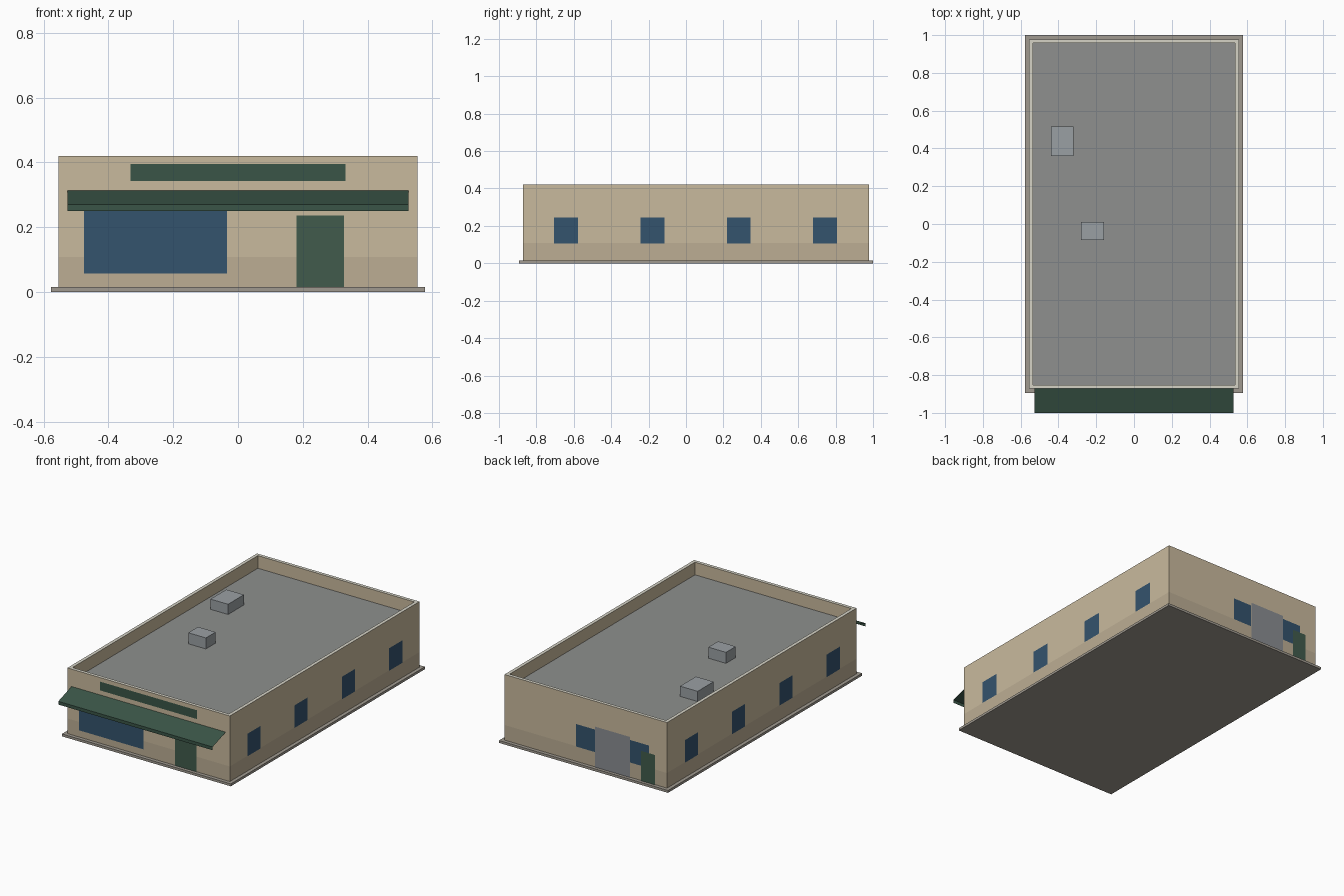
import bpy, bmesh
from mathutils import Vector

if "Cube" in bpy.data.objects:
    bpy.data.objects.remove(bpy.data.objects["Cube"])


def material(name, hexcol):
    rgb = [int(hexcol[i:i + 2], 16) / 255 for i in (0, 2, 4)]
    m = bpy.data.materials.new(name)
    m.diffuse_color = [((c + 0.055) / 1.055) ** 2.4 for c in rgb] + [1]
    m.use_nodes = True
    m.node_tree.nodes["Principled BSDF"].inputs["Base Color"].default_value = m.diffuse_color
    return m


WALL = material("wall_tan", "C9BA9D")
PLINTH = material("plinth_tan", "BCAE94")
CAP = material("cap_cream", "D6D3C6")
ROOF = material("roof_grey", "8E908E")
SLAB = material("slab_grey", "A09A90")
GLASS = material("glass_blue", "34536D")
GREEN = material("door_green", "415B4C")
AWNING = material("awning_green", "3A5547")
METAL = material("metal_grey", "9AA0A4")
SHUTTER = material("shutter_grey", "8A8D92")

# Wall outline
X, YF, YB, H = 0.555, -0.872, 0.978, 0.42
BASE, ROOF_Z, PLINTH_Z, THICK = 0.015, 0.342, 0.108, 0.029


def finish(name, bm, *mats):
    me = bpy.data.meshes.new(name)
    bm.to_mesh(me)
    bm.free()
    for m in mats:
        me.materials.append(m)
    ob = bpy.data.objects.new(name, me)
    bpy.context.collection.objects.link(ob)
    return ob


def box_bm(x0, x1, y0, y1, z0, z1):
    bm = bmesh.new()
    bmesh.ops.create_cube(bm, size=1)
    for v in bm.verts:
        v.co = Vector(((x0, x1)[v.co.x > 0], (y0, y1)[v.co.y > 0], (z0, z1)[v.co.z > 0]))
    return bm


def box(name, mat, *dims):
    return finish(name, box_bm(*dims), mat)


def panel(name, mat, side, a0, a1, z0, z1, off=0.002):
    """Flat panel lying just outside one wall, facing outwards."""
    place = {
        "front": lambda a, z: (a, YF - off, z),
        "back": lambda a, z: (-a, YB + off, z),
        "right": lambda a, z: (X + off, a, z),
        "left": lambda a, z: (-X - off, -a, z),
    }[side]
    if side in ("back", "left"):
        a0, a1 = -a1, -a0
    bm = bmesh.new()
    bm.faces.new([bm.verts.new(place(a, z)) for a, z in
                  ((a0, z0), (a1, z0), (a1, z1), (a0, z1))])
    return finish(name, bm, mat)


# Ground slab
box("base_slab", SLAB, -0.577, 0.577, -0.894, 1.0, 0, BASE)

# Walls with parapet and sunken roof
bm = box_bm(-X, X, YF, YB, BASE, H)
top = max(bm.faces, key=lambda f: f.calc_center_median().z)
rim = bmesh.ops.inset_region(bm, faces=[top], thickness=THICK)["faces"]
for f in rim:
    f.material_index = 2
well = bmesh.ops.extrude_discrete_faces(bm, faces=[top])["faces"][0]
for v in well.verts:
    v.co.z = ROOF_Z
bmesh.ops.inset_region(bm, faces=[well], thickness=0)
bmesh.ops.remove_doubles(bm, verts=bm.verts, dist=1e-5)
bmesh.ops.bisect_plane(bm, geom=bm.verts[:] + bm.edges[:] + bm.faces[:],
                       plane_co=(0, 0, PLINTH_Z), plane_no=(0, 0, 1))
bm.normal_update()
for f in bm.faces:
    c = f.calc_center_median()
    if c.z < PLINTH_Z:
        f.material_index = 1
    elif f.normal.z > 0.9:
        f.material_index = 2 if c.z > H - 0.01 else 3
    else:
        f.material_index = 0
finish("walls_and_roof", bm, WALL, PLINTH, CAP, ROOF)

# Rooftop units
box("roof_unit_large", METAL, -0.44, -0.32, 0.36, 0.515, ROOF_Z, 0.405)
box("roof_unit_small", METAL, -0.28, -0.16, -0.085, 0.01, ROOF_Z, 0.41)

# Side windows
for i in range(4):
    y = -0.641 + 0.4615 * i
    for side in ("left", "right"):
        panel(f"{side}_window_{i + 1}", GLASS, side, y - 0.064, y + 0.064, 0.107, 0.246)

# Front: shop window, door and blank sign board
panel("shop_window", GLASS, "front", -0.475, -0.034, 0.057, 0.265)
panel("front_door", GREEN, "front", 0.18, 0.327, BASE, 0.236)
panel("sign_board", AWNING, "front", -0.332, 0.332, 0.342, 0.396)

# Back: two windows, loading shutter, service door
for i, x in enumerate((-0.37, 0)):
    panel(f"back_window_{i + 1}", GLASS, "back", x - 0.065, x + 0.065, 0.107, 0.246)
panel("loading_shutter", SHUTTER, "back", -0.305, -0.065, BASE, 0.265, 0.003)
panel("service_door", GREEN, "back", -0.476, -0.38, BASE, 0.2, 0.004)

# Awning: open sloped sheet with a short front lip
bm = bmesh.new()
rows = [[bm.verts.new((x, y, z)) for x in (-0.527, 0.527)]
        for y, z in ((-1.0, 0.25), (-1.0, 0.27), (YF, 0.313))]
for a, b in zip(rows, rows[1:]):
    bm.faces.new((a[0], a[1], b[1], b[0]))
finish("awning", bm, AWNING)
